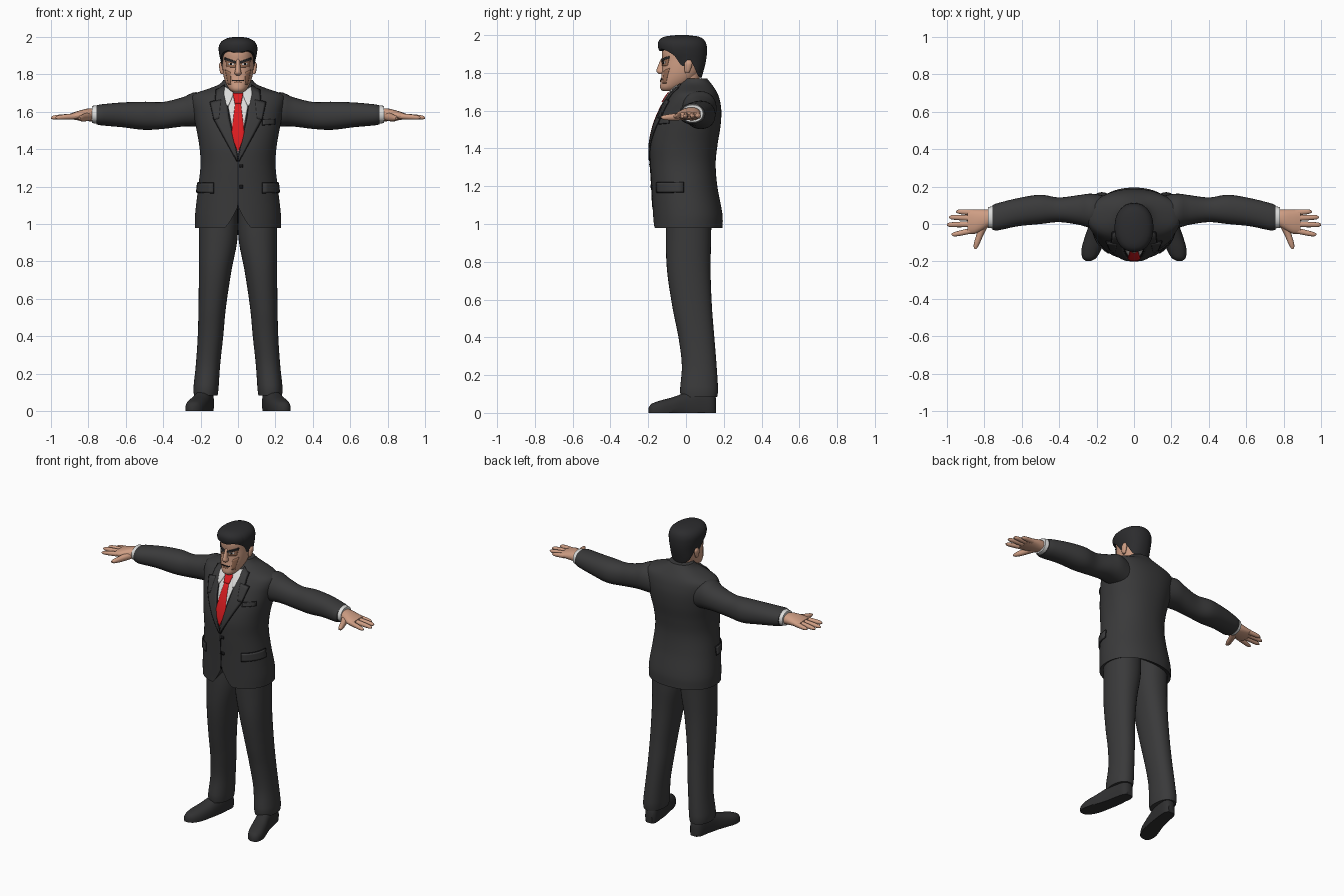
import bpy, bmesh, math
from mathutils import Vector
from mathutils.bvhtree import BVHTree


def material(name, r, g, b):
    m = bpy.data.materials.new(name)
    m.diffuse_color = (r, g, b, 1)
    return m


SUIT = material("charcoal suit", .042, .042, .043)
SEAM = material("dark seam", .008, .008, .009)
HAIR = material("black hair", .025, .025, .027)
SHOE = material("dark leather", .03, .03, .031)
SKIN = material("skin", .62, .34, .23)
SHADE = material("skin shade", .33, .16, .095)
SHIRT = material("white shirt", .72, .72, .71)
TIE = material("red tie", .72, .012, .015)
SURF = {}


def sample(table, t):
    """Smooth interpolation of table rows by their first value."""
    t = min(max(t, table[0][0]), table[-1][0])
    i = 0
    while i < len(table) - 2 and t > table[i + 1][0]:
        i += 1
    def slope(k, c):
        a, b = table[max(k - 1, 0)], table[min(k + 1, len(table) - 1)]
        return (b[c] - a[c]) / (b[0] - a[0])
    p, q = table[i], table[i + 1]
    h = q[0] - p[0]
    u = (t - p[0]) / h
    return [t] + [(2*u**3 - 3*u*u + 1) * p[c] + (u**3 - 2*u*u + u) * h * slope(i, c)
                  + (3*u*u - 2*u**3) * q[c] + (u**3 - u*u) * h * slope(i + 1, c)
                  for c in range(1, len(p))]


def finish(name, bm, mat, mirror):
    bmesh.ops.recalc_face_normals(bm, faces=bm.faces)
    SURF[name] = BVHTree.FromBMesh(bm)
    me = bpy.data.meshes.new(name)
    bm.to_mesh(me)
    bm.free()
    me.materials.append(mat)
    ob = bpy.data.objects.new(name, me)
    bpy.context.collection.objects.link(ob)
    if mirror:
        ob.modifiers.new("mirror", "MIRROR").use_mirror_merge = False
    return ob


def loft(name, table, mat, axis="z", n=24, rows=16, mirror=False, power=2.2,
         floor=None, base=None):
    """Rows are (station, side centre, side radius, low edge, high edge)."""
    bm = bmesh.new()
    top = table[-1][0]
    def place(t, s, d):
        return {"z": (s, d, t), "x": (t, d, s), "y": (s, t, max(d, 0))}[axis]
    rings = []
    for r in range(rows + 1):
        ring = []
        for k in range(n):
            a = 2 * math.pi * k / n
            c, s = math.cos(a), math.sin(a)
            low = floor(c, s) if floor else table[0][0]
            t, cx, rx, lo, hi = sample(table, low + (top - low) * r / rows)
            c = math.copysign(abs(c) ** (2 / power), c)
            s = math.copysign(abs(s) ** (2 / power), s)
            ring.append(bm.verts.new(place(t, cx + rx * c, (lo + hi) / 2 + (hi - lo) / 2 * s)))
        rings.append(ring)
    for a, b in zip(rings, rings[1:]):
        for k in range(n):
            bm.faces.new((a[k], a[(k + 1) % n], b[(k + 1) % n], b[k]))
    for ring, row, t in ((rings[0], table[0], base), (rings[-1], table[-1], None)):
        v = bm.verts.new(place(row[0] if t is None else t, row[1], (row[3] + row[4]) / 2))
        for k in range(n):
            bm.faces.new((ring[k], ring[(k + 1) % n], v))
    return finish(name, bm, mat, mirror)


def plate(name, target, left, right, mat, off=.004, mirror=False, radial=False, cuts=6):
    """Thin panel between two edge lines, laid on the target surface."""
    bm = bmesh.new()
    def drop(u, z):
        if radial:
            d = Vector((math.cos(math.radians(u)), math.sin(math.radians(u)), 0))
            start, ray = d + Vector((0, 0, z)), -d
        else:
            start, ray = Vector((u, -1, z)), Vector((0, 1, 0))
        hit = SURF[target].ray_cast(start, ray)[0]
        return hit or SURF[target].find_nearest(start - ray * -.9)[0]
    grid = []
    for i in range(len(left) - 1):
        for j in range(cuts + (i == len(left) - 2)):
            a = Vector(left[i]).lerp(Vector(left[i + 1]), j / cuts)
            b = Vector(right[i]).lerp(Vector(right[i + 1]), j / cuts)
            grid.append([bm.verts.new(drop(*a.lerp(b, k / cuts))) for k in range(cuts + 1)])
    for a, b in zip(grid, grid[1:]):
        for k in range(cuts):
            bm.faces.new((a[k], a[k + 1], b[k + 1], b[k]))
    bmesh.ops.remove_doubles(bm, verts=bm.verts, dist=.0004)
    ob = finish(name, bm, mat, mirror)
    s = ob.modifiers.new("thickness", "SOLIDIFY")
    s.thickness, s.offset = off * 2, 0
    return ob


# Jacket with cutaway front hem
loft("jacket", [(.975, 0, .229, -.172, .194), (1.05, 0, .229, -.175, .193),
                (1.2, 0, .212, -.182, .166), (1.32, 0, .2, -.189, .157),
                (1.42, 0, .207, -.19, .167), (1.52, 0, .225, -.17, .183),
                (1.6, 0, .24, -.138, .187), (1.66, 0, .25, -.105, .178),
                (1.695, 0, .235, -.08, .165), (1.72, 0, .165, -.06, .15),
                (1.745, 0, .1, -.035, .132), (1.77, 0, .078, -.015, .112)],
     SUIT, n=96, rows=64, base=1.1,
     floor=lambda c, s: .978 + (.115 * max(0, 1 - abs(c) / .3) ** 1.6 if s < 0 else 0))
loft("sleeve", [(.15, 1.6, .085, 0, .15), (.23, 1.612, .092, -.02, .162),
                (.29, 1.6, .079, -.005, .155), (.4, 1.58, .072, .01, .142),
                (.5, 1.578, .075, 0, .156), (.62, 1.583, .066, -.012, .138),
                (.74, 1.583, .055, -.036, .108), (.757, 1.583, .05, -.03, .1)],
     SUIT, "x", 28, 32, True)

# Shirt, tie and lapels laid on the chest
plate("shirt_front", "jacket", [(-.072, 1.725), (0, 1.37)], [(.072, 1.725), (0, 1.37)], SHIRT, .003, cuts=12)
plate("tie_blade", "jacket", [(-.014, 1.65), (-.036, 1.47), (0, 1.385)],
      [(.014, 1.65), (.036, 1.47), (0, 1.385)], TIE, .008)
plate("tie_knot", "jacket", [(-.027, 1.69), (-.017, 1.64)], [(.027, 1.69), (.017, 1.64)], TIE, .014)
plate("shirt_collar_flap", "jacket", [(.02, 1.7), (.03, 1.675), (.052, 1.625)],
      [(.07, 1.728), (.074, 1.69), (.062, 1.635)], SHIRT, .01, True)
plate("lapel_edge", "jacket", [(.068, 1.735), (.045, 1.56), (-.004, 1.34)],
      [(.118, 1.715), (.131, 1.56), (.006, 1.332)], SEAM, .005, True)
plate("lapel", "jacket", [(.071, 1.738), (.05, 1.565), (.001, 1.345)],
      [(.112, 1.712), (.125, 1.56), (.004, 1.338)], SUIT, .0085, True)
plate("lapel_point_edge", "jacket", [(.09, 1.668), (.1, 1.56)], [(.15, 1.65), (.128, 1.555)], SEAM, .006, True)
plate("lapel_point", "jacket", [(.09, 1.661), (.1, 1.56)], [(.144, 1.645), (.123, 1.555)], SUIT, .009, True)
plate("front_opening", "jacket", [(-.003, 1.345), (-.003, 1.09)], [(.003, 1.345), (.003, 1.09)], SEAM, .003)
for z in (1.31, 1.2):
    plate("button", "jacket", [(.008, z + .009), (.008, z - .009)], [(.026, z + .009), (.026, z - .009)],
          SEAM, .006, cuts=2)

# Pockets
plate("pocket_flap_edge", "jacket", [(-50, 1.221), (-50, 1.164)], [(-3, 1.223), (-3, 1.166)], SEAM, .006, True, True)
plate("pocket_flap", "jacket", [(-49, 1.216), (-49, 1.168)], [(-4, 1.218), (-4, 1.17)], SUIT, .0095, True, True)
plate("breast_pocket_edge", "jacket", [(.128, 1.556), (.128, 1.526)], [(.197, 1.562), (.197, 1.532)], SEAM, .003)
plate("breast_pocket", "jacket", [(.131, 1.553), (.131, 1.529)], [(.194, 1.559), (.194, 1.535)], SUIT, .006)

# Trousers and shoes
loft("trouser_leg", [(.085, .172, .063, -.026, .165), (.11, .172, .067, -.032, .17),
                     (.25, .16, .065, -.022, .162), (.4, .147, .068, -.04, .15),
                     (.55, .138, .073, -.07, .138), (.75, .122, .087, -.1, .13),
                     (.92, .106, .103, -.107, .133), (1.08, .105, .104, -.105, .135)],
     SUIT, n=32, rows=36, mirror=True)
loft("shoe", [(-.198, .243, .014, -.02, .028), (-.188, .24, .033, -.03, .045),
              (-.14, .229, .052, -.04, .064), (-.07, .209, .054, -.04, .083),
              (0, .19, .049, -.04, .108), (.08, .176, .045, -.04, .13),
              (.14, .168, .038, -.04, .115), (.158, .166, .022, -.03, .08)],
     SHOE, "y", 28, 28, True, 2.5)

# Cuffs and hands
loft("shirt_cuff", [(.74, 1.585, .05, -.026, .098), (.78, 1.585, .046, -.02, .09)], SHIRT, "x", 24, 2, True)
loft("palm", [(.76, 1.582, .034, -.005, .076), (.8, 1.583, .034, -.028, .078),
              (.85, 1.579, .026, -.052, .077), (.89, 1.576, .016, -.05, .074)], SKIN, "x", 20, 10, True)
for label, y0, y1, tip in (("little", .061, .066, .95), ("ring", .031, .036, .988),
                           ("middle", -.001, -.004, 1.0), ("index", -.034, -.055, .975)):
    loft(label + "_finger", [(.86, 1.576, .016, y0 - .016, y0 + .016),
                             (tip - .015, 1.569, .011, y1 - .012, y1 + .012),
                             (tip, 1.567, .004, y1 - .004, y1 + .004)], SKIN, "x", 12, 10, True)
loft("thumb", [(-.133, .847, .006, 1.56, 1.57), (-.115, .843, .014, 1.551, 1.577),
               (-.05, .82, .02, 1.548, 1.588), (.02, .79, .03, 1.555, 1.605)], SKIN, "y", 14, 12, True)

# Neck and head
loft("shirt_collar", [(1.685, 0, .07, -.075, .08), (1.715, 0, .068, -.07, .085), (1.735, 0, .064, -.06, .08)],
     SHIRT, rows=4)
loft("neck", [(1.68, 0, .06, -.058, .07), (1.74, 0, .058, -.055, .07), (1.82, 0, .06, -.06, .075)], SKIN, rows=6)
loft("head", [(1.703, 0, .026, -.122, -.06), (1.716, 0, .044, -.136, -.03),
              (1.75, 0, .064, -.135, .03), (1.79, 0, .077, -.129, .065),
              (1.83, 0, .082, -.126, .082), (1.87, 0, .083, -.125, .09),
              (1.91, 0, .083, -.128, .092), (1.95, 0, .075, -.118, .08), (1.975, 0, .045, -.08, .05)],
     SKIN, n=40, rows=32)
HAIRLINE = [(-1, 1.77), (-.6, 1.79), (-.2, 1.855), (.05, 1.862), (.14, 1.838), (.34, 1.845),
            (.42, 1.89), (.85, 1.926), (1, 1.917)]
loft("hair", [(1.76, 0, .062, -.02, .078), (1.8, 0, .08, -.06, .09), (1.86, 0, .09, -.1, .105),
              (1.91, 0, .101, -.138, .111), (1.95, 0, .102, -.149, .108), (1.978, 0, .085, -.138, .092),
              (1.994, 0, .052, -.105, .06), (2.0, 0, .016, -.05, .01)],
     HAIR, n=72, rows=36, base=1.89, floor=lambda c, s: sample(HAIRLINE, -s)[1])
loft("nose", [(1.794, 0, .012, -.143, -.1), (1.805, 0, .019, -.156, -.1),
              (1.82, 0, .015, -.155, -.1), (1.87, 0, .01, -.134, -.1), (1.885, 0, .006, -.122, -.1)],
     SKIN, n=16, rows=12)
loft("ear", [(1.8, .084, .006, -.004, .016), (1.81, .086, .01, -.008, .022),
             (1.85, .089, .012, -.008, .034), (1.867, .088, .006, .004, .026)], SKIN, n=14, rows=10, mirror=True)

# Facial details
plate("eye_socket", "head", [(.011, 1.868), (.014, 1.836)], [(.066, 1.88), (.06, 1.838)], SHADE, .002, True)
plate("eye_white", "head", [(.02, 1.857), (.022, 1.849)], [(.05, 1.861), (.048, 1.85)], SHIRT, .003, True)
plate("pupil", "head", [(.03, 1.86), (.03, 1.848)], [(.04, 1.86), (.04, 1.848)], SEAM, .004, True)
plate("eyebrow", "head", [(.01, 1.869), (.01, 1.856)], [(.068, 1.889), (.066, 1.876)], HAIR, .006, True)
plate("cheek_hollow", "head", [(.04, 1.81), (.036, 1.745)], [(.068, 1.825), (.052, 1.745)], SHADE, .002, True)
plate("mouth", "head", [(-.03, 1.769), (-.03, 1.763)], [(.03, 1.769), (.03, 1.763)], SEAM, .003)
plate("lower_lip", "head", [(-.02, 1.762), (-.014, 1.752)], [(.02, 1.762), (.014, 1.752)], SHADE, .003)

# Smooth shading with crisp edges
for ob in bpy.context.collection.objects:
    ob.select_set(True)
    bpy.context.view_layer.objects.active = ob
bpy.ops.object.shade_smooth_by_angle(angle=math.radians(42))
